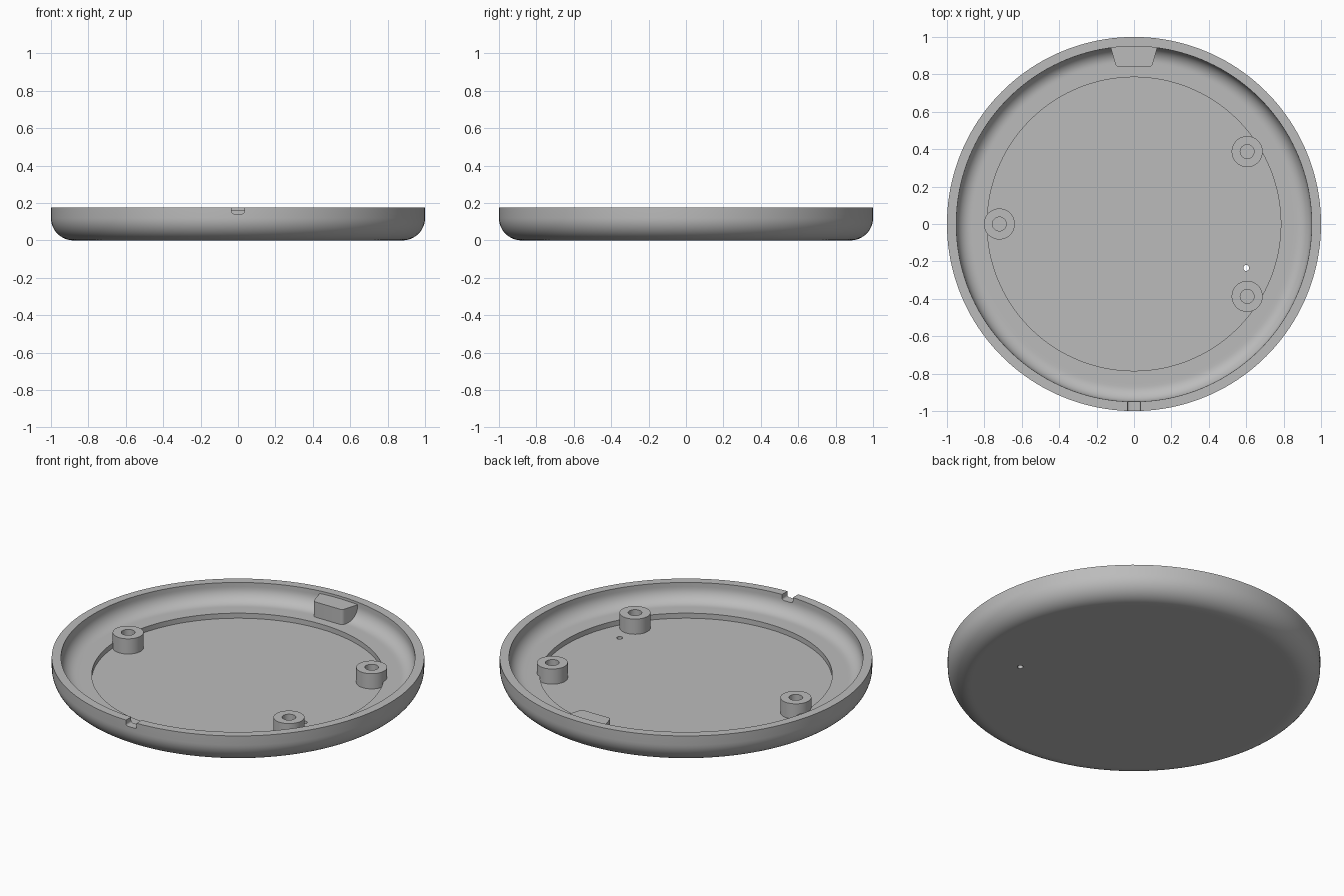
import bpy, bmesh
from math import sin, cos, pi, radians
from mathutils import Vector

cube = bpy.data.objects.get("Cube")
if cube:
    bpy.data.objects.remove(cube)

grey = bpy.data.materials.new("plain grey")
grey.use_nodes = True
colour = (0.5, 0.5, 0.5, 1)
grey.diffuse_color = colour
grey.node_tree.nodes["Principled BSDF"].inputs["Base Color"].default_value = colour

HEIGHT, FLOOR, RECESS = 0.175, 0.07, 0.04


def finish(name, bm):
    bmesh.ops.recalc_face_normals(bm, faces=bm.faces)
    mesh = bpy.data.meshes.new(name)
    bm.to_mesh(mesh)
    bm.free()
    mesh.materials.append(grey)
    obj = bpy.data.objects.new(name, mesh)
    bpy.context.collection.objects.link(obj)
    return obj


def lathe(name, profile, steps, centre=(0, 0), closed=False):
    bm = bmesh.new()
    verts = [bm.verts.new((r, 0, z)) for r, z in profile]
    edges = [bm.edges.new(p) for p in zip(verts, verts[1:])]
    if closed:
        edges.append(bm.edges.new((verts[-1], verts[0])))
    bmesh.ops.spin(bm, geom=verts + edges, cent=(0, 0, 0), axis=(0, 0, 1),
                   angle=2 * pi, steps=steps)
    bmesh.ops.remove_doubles(bm, verts=bm.verts, dist=1e-5)
    bmesh.ops.translate(bm, verts=bm.verts, vec=(*centre, 0))
    return finish(name, bm)


def prism(name, outline, push):
    bm = bmesh.new()
    face = bm.faces.new([bm.verts.new(p) for p in outline])
    new = bmesh.ops.extrude_face_region(bm, geom=[face])["geom"]
    moved = [v for v in new if isinstance(v, bmesh.types.BMVert)]
    bmesh.ops.translate(bm, verts=moved, vec=push)
    return finish(name, bm)


def arc(cx, cy, radius, start, end, count=8):
    angles = [radians(start + (end - start) * i / count) for i in range(count + 1)]
    return [(cx + radius * cos(a), cy + radius * sin(a)) for a in angles]


def smooth(obj):
    bpy.ops.object.select_all(action="DESELECT")
    bpy.context.view_layer.objects.active = obj
    obj.select_set(True)
    bpy.ops.object.shade_smooth_by_angle(angle=radians(30))


def cut(obj, cutter):
    cutter.hide_render = True
    mod = obj.modifiers.new("cut", "BOOLEAN")
    mod.operation, mod.solver, mod.object = "DIFFERENCE", "EXACT", cutter
    bpy.context.view_layer.objects.active = obj
    bpy.ops.object.modifier_apply(modifier=mod.name)
    bpy.data.objects.remove(cutter)


# Round tray: rounded outside, thin wall, curved inner corner, sunken floor
profile = [(0, 0), (0.86, 0)]
profile += arc(0.88, 0.12, 0.12, -90, 0, 12)
profile += [(1, HEIGHT), (0.95, HEIGHT)]
profile += arc(0.87, FLOOR + 0.08, 0.08, 0, -90, 10)
profile += [(0.855, FLOOR), (0.785, FLOOR), (0.785, RECESS), (0, RECESS)]
tray = lathe("tray", profile, 160)

# Cable notch in the front rim, with rounded lower corners
notch = [(-0.035, 0.3)] + arc(-0.023, 0.154, 0.012, 180, 270, 4)
notch += arc(0.023, 0.154, 0.012, 270, 360, 4) + [(0.035, 0.3)]
cut(tray, prism("notch_cutter", [(x, -1.1, z) for x, z in notch], (0, 0.3, 0)))

# Small through hole in the floor
hole = [(0, -0.1), (0.016, -0.1), (0.016, 0.1), (0, 0.1)]
cut(tray, lathe("pin_hole_cutter", hole, 24, (0.6, -0.235)))
smooth(tray)

# Three hollow screw posts
post = [(0.037, RECESS - 0.005), (0.083, RECESS - 0.005), (0.083, 0.13), (0.037, 0.13)]
for name, centre in (("post_side", (-0.72, 0)), ("post_back", (0.605, 0.387)),
                     ("post_front", (0.605, -0.387))):
    smooth(lathe(name, post, 40, centre, closed=True))

# Tapered block against the back wall
block = [(-0.128, 0.955)] + arc(-0.08, 0.86, 0.02, 195, 270, 5)
block += arc(0.08, 0.86, 0.02, 270, 345, 5) + [(0.128, 0.955)]
smooth(prism("back_block", [(x, y, FLOOR - 0.01) for x, y in block], Vector((0, 0, 0.1))))
